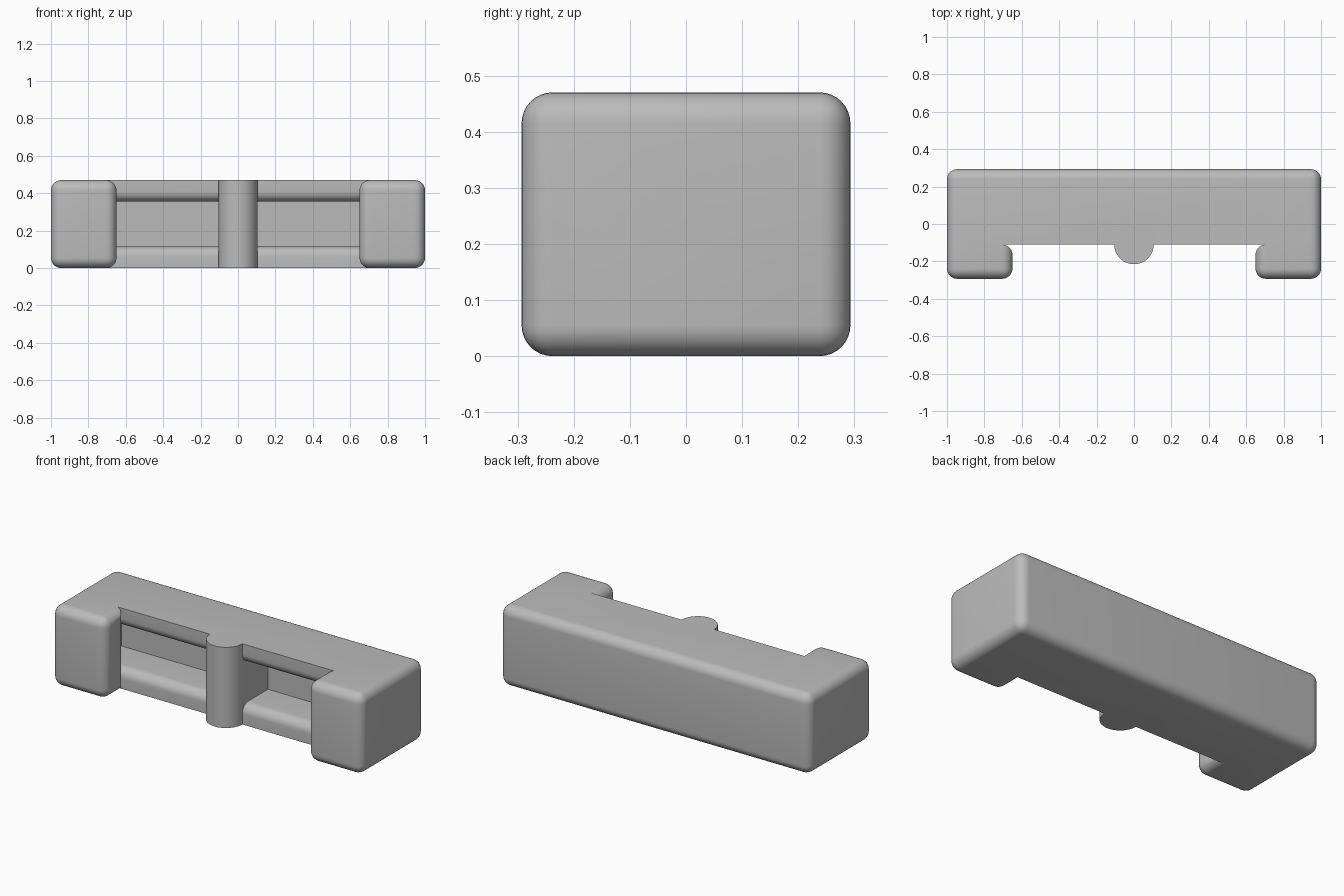
import bpy, bmesh, math

if "Cube" in bpy.data.objects:
    bpy.data.objects.remove(bpy.data.objects["Cube"])

R = 0.055              # edge rounding
H = 0.47               # height
END, DEPTH, LIP = 1.0, 0.293, -0.11   # half length, half depth, lip face y

grey = bpy.data.materials.new("plain grey")
grey.diffuse_color = (0.5, 0.5, 0.5, 1)
grey.use_nodes = True
grey.node_tree.nodes["Principled BSDF"].inputs["Base Color"].default_value = grey.diffuse_color


def to_object(bm, name):
    bmesh.ops.recalc_face_normals(bm, faces=bm.faces[:])
    mesh = bpy.data.meshes.new(name)
    bm.to_mesh(mesh)
    bm.free()
    mesh.materials.append(grey)
    ob = bpy.data.objects.new(name, mesh)
    bpy.context.collection.objects.link(ob)
    return ob


def rounded_box(name, lo, hi, keep_sharp):
    """Box with every edge rounded unless keep_sharp(edge midpoint)."""
    bm = bmesh.new()
    bmesh.ops.create_cube(bm, size=1)
    for v in bm.verts:
        v.co = [lo[i] if v.co[i] < 0 else hi[i] for i in range(3)]
    edges = [e for e in bm.edges
             if not keep_sharp((e.verts[0].co + e.verts[1].co) / 2)]
    bmesh.ops.bevel(bm, geom=edges, offset=R, offset_type='OFFSET',
                    segments=8, profile=0.5, affect='EDGES', clamp_overlap=True)
    return to_object(bm, name)


def combine(target, other, operation):
    mod = target.modifiers.new(operation, 'BOOLEAN')
    mod.operation, mod.solver, mod.object = operation, 'EXACT', other
    bpy.context.view_layer.objects.active = target
    bpy.ops.object.modifier_apply(modifier=mod.name)
    bpy.data.objects.remove(other)


# Long back bar, sharp around its front face
bar = rounded_box("clip_body", (-END, LIP, 0), (END, DEPTH, H),
                  lambda m: abs(m.y - LIP) < 1e-4)

# Two hollow pockets with rounded lips, leaving a web in the middle
Z0, Z1, BACK = 0.115, 0.355, 0.125
arc = [(LIP + R - R * math.sin(a), Z0 - R + R * math.cos(a))
       for a in [math.pi / 2 * i / 8 for i in range(9)]]
lower = [(BACK, Z0)] + arc + [(LIP - 0.02, Z0 - R)]
profile = lower + [(y, Z0 + Z1 - z) for y, z in reversed(lower)]
for side in (-1, 1):
    bm = bmesh.new()
    face = bm.faces.new([bm.verts.new((side * 0.105, y, z)) for y, z in profile])
    ext = bmesh.ops.extrude_face_region(bm, geom=[face])
    moved = [g for g in ext["geom"] if isinstance(g, bmesh.types.BMVert)]
    bmesh.ops.translate(bm, verts=moved, vec=(side * 0.735, 0, 0))
    combine(bar, to_object(bm, "pocket_cutter"), 'DIFFERENCE')

# Round post in front of the web
bm = bmesh.new()
bmesh.ops.create_cone(bm, cap_ends=True, segments=64, radius1=0.105,
                      radius2=0.105, depth=H)
bmesh.ops.translate(bm, verts=bm.verts[:], vec=(0, LIP, H / 2))
combine(bar, to_object(bm, "post"), 'UNION')

# Rounded end arms; back edges stay sharp where they run into the bar
for side in (-1, 1):
    xs = sorted((side * 0.65, side * END))
    arm = rounded_box("arm", (xs[0], -DEPTH, 0), (xs[1], LIP, H),
                      lambda m: abs(m.y - LIP) < 1e-4 and abs(m.x) > 0.7)
    combine(bar, arm, 'UNION')

bpy.ops.object.select_all(action='DESELECT')
bar.select_set(True)
bpy.context.view_layer.objects.active = bar
bpy.ops.object.shade_smooth_by_angle(angle=math.radians(30))
